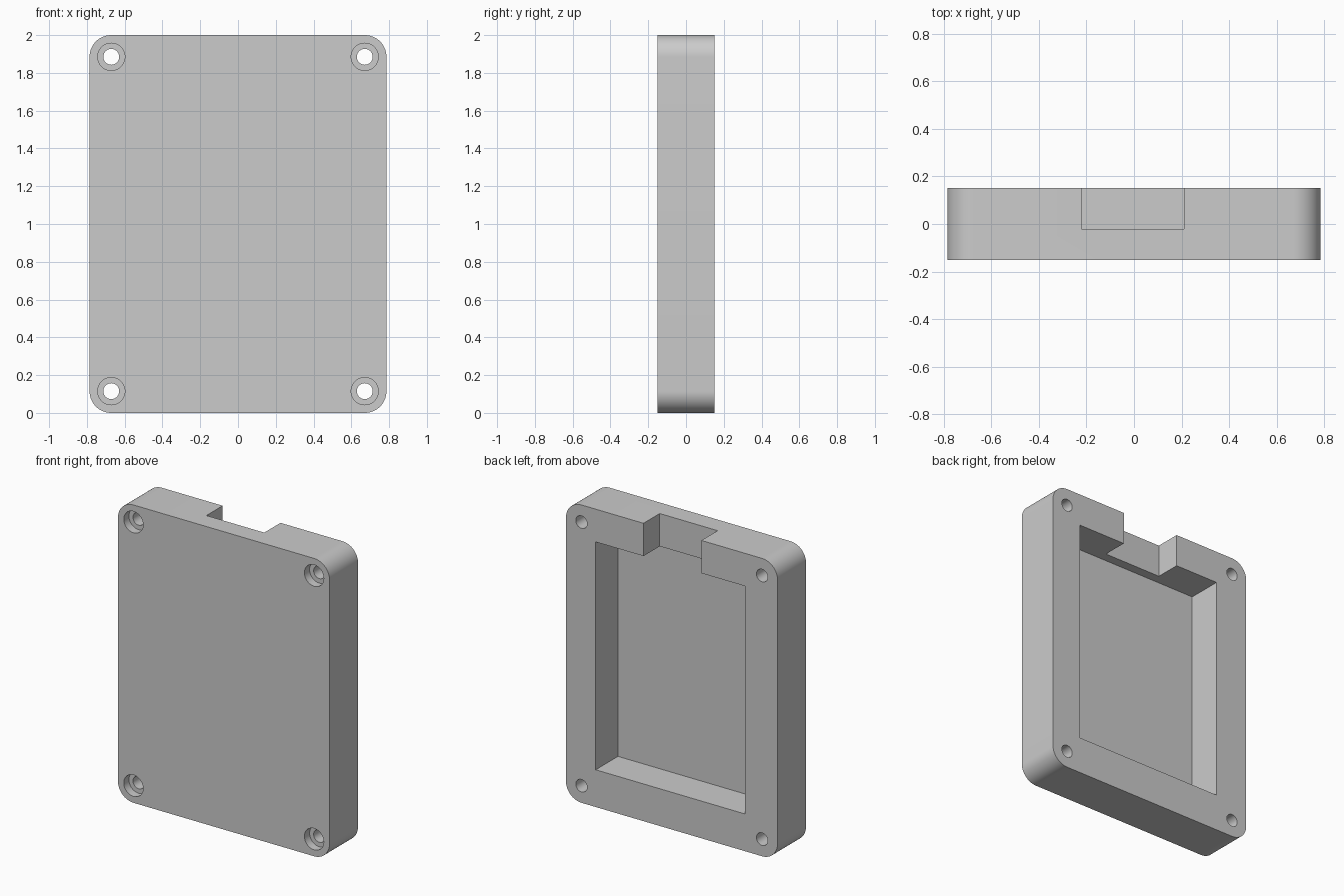
import bpy
import math

if "Cube" in bpy.data.objects:
    bpy.data.objects.remove(bpy.data.objects["Cube"], do_unlink=True)

HALF_W, HALF_D, HEIGHT, RADIUS = 0.786, 0.151, 2.0, 0.115
HOLE_X, HOLE_Z = HALF_W - RADIUS, HEIGHT / 2 - RADIUS

grey = bpy.data.materials.new("light grey")
grey.use_nodes = True
colour = (0.6, 0.6, 0.6, 1)
grey.diffuse_color = colour
grey.node_tree.nodes["Principled BSDF"].inputs["Base Color"].default_value = colour


def box(name, low, high):
    """Box spanning two opposite corners."""
    centre = [(a + b) / 2 for a, b in zip(low, high)]
    bpy.ops.mesh.primitive_cube_add(size=1, location=centre)
    obj = bpy.context.object
    obj.name = name
    obj.scale = [b - a for a, b in zip(low, high)]
    bpy.ops.object.transform_apply(location=True, rotation=False, scale=True)
    return obj


def bore(name, x, z, radius, front, back):
    """Cylinder running front to back."""
    bpy.ops.mesh.primitive_cylinder_add(
        vertices=48, radius=radius, depth=back - front,
        location=(x, (front + back) / 2, z), rotation=(math.pi / 2, 0, 0))
    obj = bpy.context.object
    obj.name = name
    return obj


# Case body: block with rounded upright corners
case = box("case_body", (-HALF_W, -HALF_D, 0), (HALF_W, HALF_D, HEIGHT))
weights = case.data.attributes.new("bevel_weight_edge", "FLOAT", "EDGE")
for edge in case.data.edges:
    a, b = (case.data.vertices[i].co for i in edge.vertices)
    weights.data[edge.index].value = float(abs(a.y - b.y) > HALF_D)
bevel = case.modifiers.new("round_corners", "BEVEL")
bevel.limit_method = "WEIGHT"
bevel.width = RADIUS
bevel.segments = 16

# Rear pocket and the cable notch through the top wall
cutters = [
    box("pocket_cutter", (-0.545, -0.085, 0.25), (0.565, 0.3, 1.78)),
    box("notch_cutter", (-0.22, -0.021, 1.6), (0.21, 0.3, 2.2)),
]

# Counterbored screw holes in the four corners
for side in (-1, 1):
    for level in (-1, 1):
        x, z = side * HOLE_X, HEIGHT / 2 + level * HOLE_Z
        cutters.append(bore("hole_cutter", x, z, 0.042, -0.3, 0.3))
        cutters.append(bore("counterbore_cutter", x, z, 0.072, -0.3, -HALF_D + 0.055))

for cutter in cutters:
    cut = case.modifiers.new(cutter.name, "BOOLEAN")
    cut.operation = "DIFFERENCE"
    cut.solver = "EXACT"
    cut.object = cutter

# Apply the cuts and discard the cutters
bpy.ops.object.select_all(action="DESELECT")
case.select_set(True)
bpy.context.view_layer.objects.active = case
for name in [m.name for m in case.modifiers]:
    bpy.ops.object.modifier_apply(modifier=name)
for cutter in cutters:
    bpy.data.objects.remove(cutter, do_unlink=True)

case.data.materials.clear()
case.data.materials.append(grey)
bpy.ops.object.shade_smooth_by_angle(angle=math.radians(30))
